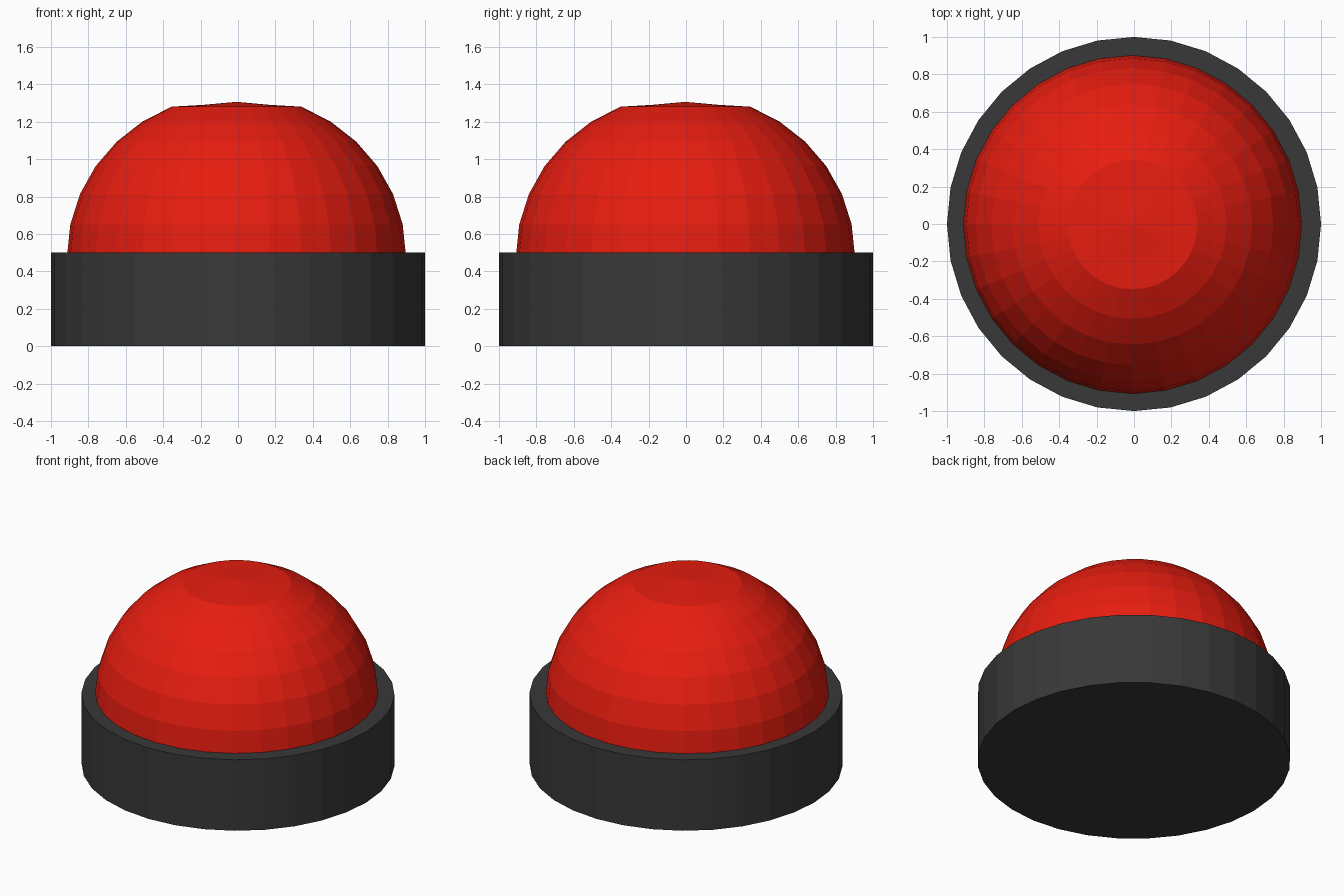
import bpy, bmesh, math

if "Cube" in bpy.data.objects:
    bpy.data.objects.remove(bpy.data.objects["Cube"])

SIDES = 32


def material(name, rgb):
    mat = bpy.data.materials.new(name)
    mat.diffuse_color = (*rgb, 1)
    mat.use_nodes = True
    mat.node_tree.nodes["Principled BSDF"].inputs["Base Color"].default_value = mat.diffuse_color
    return mat


def turned(name, profile, mat, x=0.0, y=0.0):
    """Closed flat-faced solid turned around z from (radius, z) points, bottom to top."""
    bm = bmesh.new()
    rings = []
    for r, z in profile:
        if r == 0:
            rings.append([bm.verts.new((0, 0, z))] * SIDES)
        else:
            rings.append([bm.verts.new((r * math.cos(2 * math.pi * i / SIDES),
                                        r * math.sin(2 * math.pi * i / SIDES), z))
                          for i in range(SIDES)])
    for low, high in zip(rings, rings[1:]):
        for i in range(SIDES):
            j = (i + 1) % SIDES
            quad = [low[i], low[j], high[j], high[i]]
            bm.faces.new(list(dict.fromkeys(quad)))
    for ring in (rings[0], rings[-1]):
        if ring[0] is not ring[1]:
            bm.faces.new(ring)
    bmesh.ops.recalc_face_normals(bm, faces=bm.faces[:])
    mesh = bpy.data.meshes.new(name)
    bm.to_mesh(mesh)
    bm.free()
    mesh.materials.append(mat)
    obj = bpy.data.objects.new(name, mesh)
    obj.location = (x, y, 0)
    bpy.context.collection.objects.link(obj)
    return obj


# Dark round base
turned("base", [(1, 0), (1, 0.5)], material("dark_grey", (0.04, 0.04, 0.04)))

# Red dome: slightly squashed hemisphere with a flattened top
R, H, Z0 = 0.906, 0.864, 0.482
dome = [(R * math.cos(a), Z0 + H * math.sin(a))
        for a in (math.radians(11.25 * k) for k in range(7))]
dome += [(0.177, 1.29), (0, 1.306)]
turned("push_button", dome, material("red", (0.8, 0.012, 0.005)), x=-0.008, y=-0.003)
